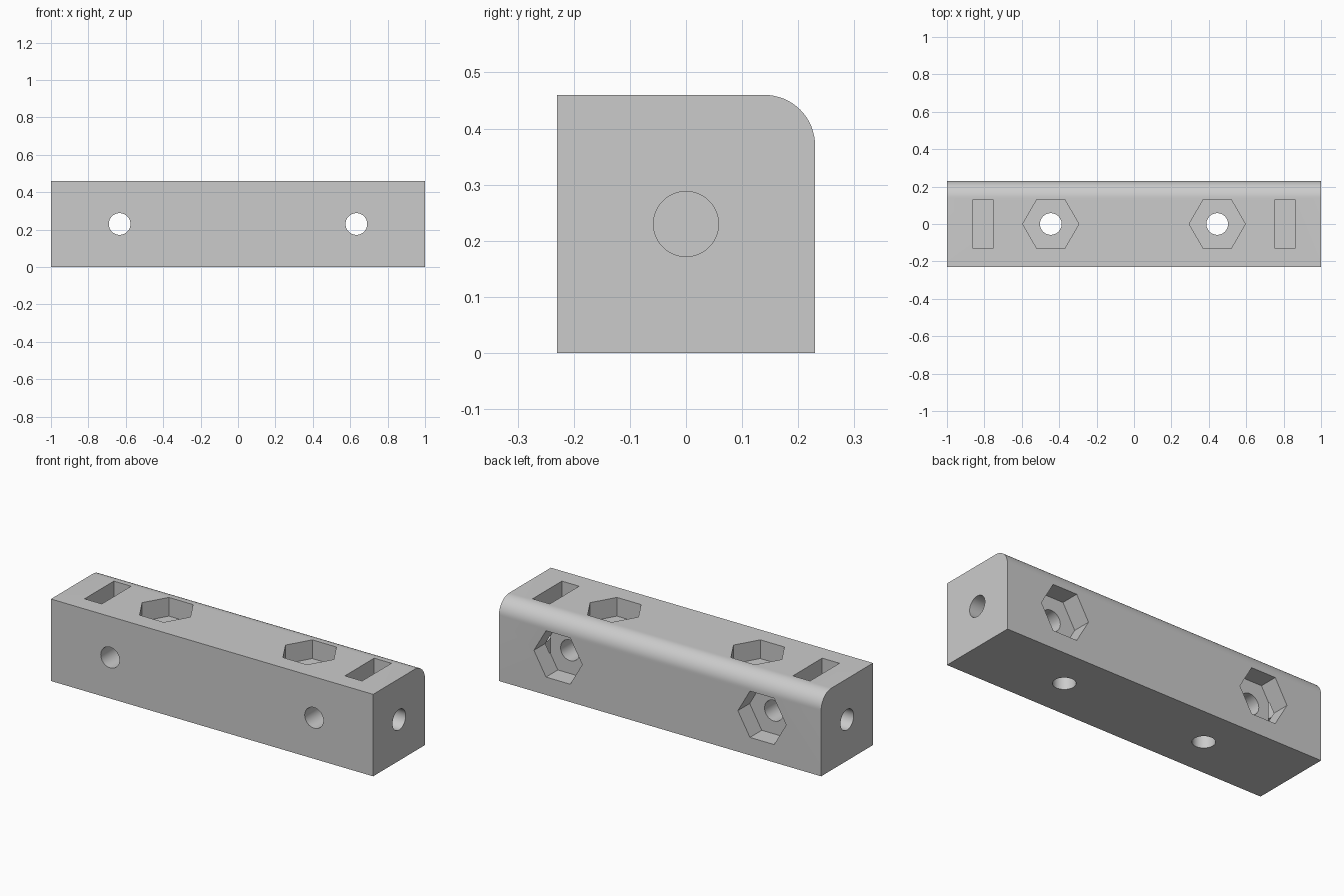
import bpy
import math
from mathutils import Matrix

cube = bpy.data.objects.get("Cube")
if cube:
    bpy.data.objects.remove(cube, do_unlink=True)

SIZE = 0.46        # square section of the bar
MID = SIZE / 2
ROUND = 0.09       # rounded upper back edge
HOLE = 0.058
NUT = 0.15         # corner radius of the hex pockets
DEPTH = 0.105

grey = bpy.data.materials.new("light grey")
grey.use_nodes = True
colour = (0.6, 0.6, 0.6, 1)
grey.diffuse_color = colour
grey.node_tree.nodes["Principled BSDF"].inputs["Base Color"].default_value = colour


def cutter(obj, name):
    obj.name = name
    obj.hide_render = True
    obj.hide_set(True)
    cutters.append(obj)


def drill(name, centre, radius, length, axis, sides=48):
    """Prism along an axis; a six sided one has corners along x."""
    bpy.ops.mesh.primitive_cylinder_add(vertices=sides, radius=radius, depth=length)
    obj = bpy.context.object
    obj.data.transform(Matrix.Rotation(math.pi / 2, 4, 'Z'))
    if axis != 'Z':
        obj.data.transform(Matrix.Rotation(math.pi / 2, 4, 'X' if axis == 'Y' else 'Y'))
    obj.location = centre
    cutter(obj, name)


# Bar: side profile extruded along x
profile = [(-MID, 0), (MID, 0)]
for i in range(17):
    a = math.pi / 2 * i / 16
    profile.append((MID - ROUND + ROUND * math.cos(a), SIZE - ROUND + ROUND * math.sin(a)))
profile.append((-MID, SIZE))
n = len(profile)
verts = [(x, y, z) for x in (-1, 1) for y, z in profile]
faces = [tuple(reversed(range(n))), tuple(range(n, 2 * n))]
faces += [(i, (i + 1) % n, n + (i + 1) % n, n + i) for i in range(n)]
mesh = bpy.data.meshes.new("mounting_bar")
mesh.from_pydata(verts, [], faces)
mesh.materials.append(grey)
bar = bpy.data.objects.new("mounting_bar", mesh)
bpy.context.collection.objects.link(bar)

cutters = []
for side, s in (("left", 1), ("right", -1)):
    # Vertical bolt hole with hex pocket on top
    drill(side + "_vertical_hole", (s * 0.445, 0, MID), HOLE, 1, 'Z')
    drill(side + "_top_pocket", (s * 0.445, 0, SIZE), NUT, 2 * DEPTH, 'Z', 6)
    # Front to back bolt hole with hex pocket at the back
    drill(side + "_cross_hole", (s * 0.633, 0, MID), HOLE, 1, 'Y')
    drill(side + "_back_pocket", (s * 0.633, MID, MID), NUT, 2 * DEPTH, 'Y', 6)
    # End hole leading into a nut slot open at the top
    drill(side + "_end_hole", (s * 0.95, 0, MID), HOLE, 0.3, 'X')
    bpy.ops.mesh.primitive_cube_add(size=1, location=(s * 0.808, 0, 0.3))
    bpy.context.object.data.transform(Matrix.Diagonal((0.107, 2 * 0.13, 0.4, 1)))
    cutter(bpy.context.object, side + "_nut_slot")

# Hex pockets need corners along x, so turn the prisms by their half step
for obj in cutters:
    if "pocket" in obj.name:
        corner = max(abs(v.co.x) for v in obj.data.vertices)
        if corner < NUT - 0.01:
            axis = 'Z' if "top" in obj.name else 'Y'
            obj.data.transform(Matrix.Rotation(math.pi / 6, 4, axis))
    cut = bar.modifiers.new(obj.name, 'BOOLEAN')
    cut.operation = 'DIFFERENCE'
    cut.solver = 'EXACT'
    cut.object = obj

# Apply the cuts, then smooth the round surfaces
bpy.ops.object.select_all(action='DESELECT')
bpy.context.view_layer.objects.active = bar
bar.select_set(True)
for cut in list(bar.modifiers):
    bpy.ops.object.modifier_apply(modifier=cut.name)
for obj in cutters:
    bpy.data.objects.remove(obj, do_unlink=True)
bpy.ops.object.shade_smooth_by_angle(angle=math.radians(30))
